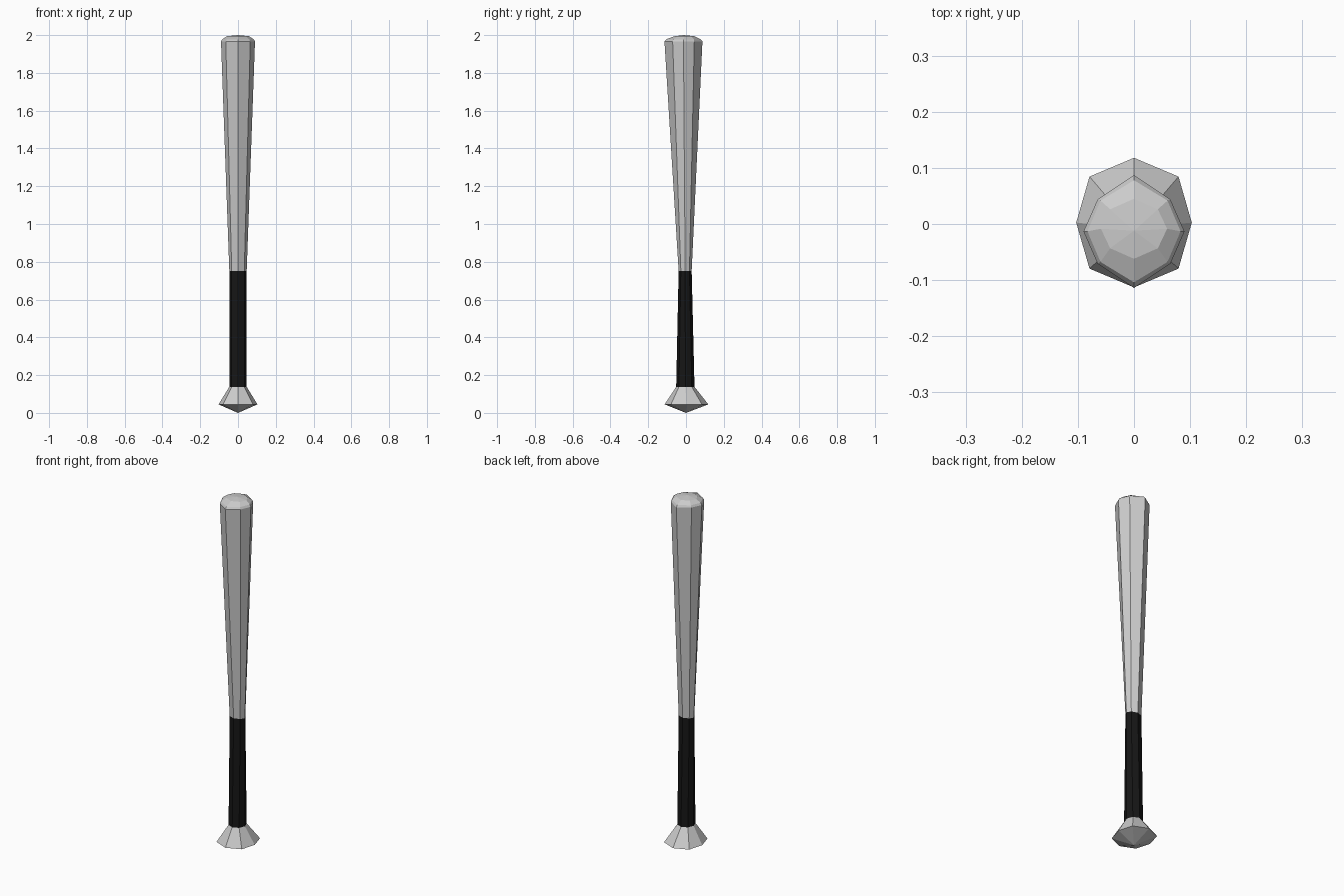
import bpy

if "Cube" in bpy.data.objects:
    bpy.data.objects.remove(bpy.data.objects["Cube"])


def loft(name, rings, tip_start=None, tip_end=None):
    """Eight-sided loft. Ring: z, half width, y front, y back, diagonal x and y factors."""
    verts, faces = [], []
    for z, rx, y0, y1, fx, fy in rings:
        cy, ry = (y0 + y1) / 2, (y1 - y0) / 2
        unit = [(1, 0), (fx, fy), (0, 1), (-fx, fy),
                (-1, 0), (-fx, -fy), (0, -1), (fx, -fy)]
        verts += [(rx * u, cy + ry * v, z) for u, v in unit]
    for r in range(len(rings) - 1):
        a = r * 8
        for i in range(8):
            j = (i + 1) % 8
            faces.append((a + i, a + j, a + 8 + j, a + 8 + i))
    # pointed ends
    last = (len(rings) - 1) * 8
    if tip_start:
        verts.append(tip_start)
        faces += [((i + 1) % 8, i, len(verts) - 1) for i in range(8)]
    if tip_end:
        verts.append(tip_end)
        faces += [(last + i, last + (i + 1) % 8, len(verts) - 1) for i in range(8)]
    mesh = bpy.data.meshes.new(name)
    mesh.from_pydata(verts, [], faces)
    mesh.update()
    obj = bpy.data.objects.new(name, mesh)
    bpy.context.collection.objects.link(obj)
    return obj


# flared end knob with a shallow pointed underside
loft("knob", [
    (0.045, 0.103, -0.113, 0.118, 0.77, 0.71),
    (0.138, 0.046, -0.052, 0.045, 0.72, 0.70),
], tip_start=(0, 0, 0))

# black handle grip
grip = loft("grip", [
    (0.138, 0.046, -0.052, 0.045, 0.72, 0.70),
    (0.752, 0.046, -0.039, 0.030, 0.72, 0.66),
])
black = bpy.data.materials.new("grip_black")
black.diffuse_color = (0.008, 0.008, 0.008, 1)
black.use_nodes = True
black.node_tree.nodes["Principled BSDF"].inputs["Base Color"].default_value = black.diffuse_color
grip.data.materials.append(black)

# tapered barrel with a shallow domed cap
loft("barrel", [
    (0.752, 0.046, -0.039, 0.030, 0.72, 0.66),
    (1.967, 0.090, -0.114, 0.087, 0.72, 0.57),
    (1.978, 0.083, -0.104, 0.078, 0.72, 0.60),
    (1.994, 0.059, -0.062, 0.045, 0.72, 0.65),
], tip_end=(0, -0.012, 2.0))
